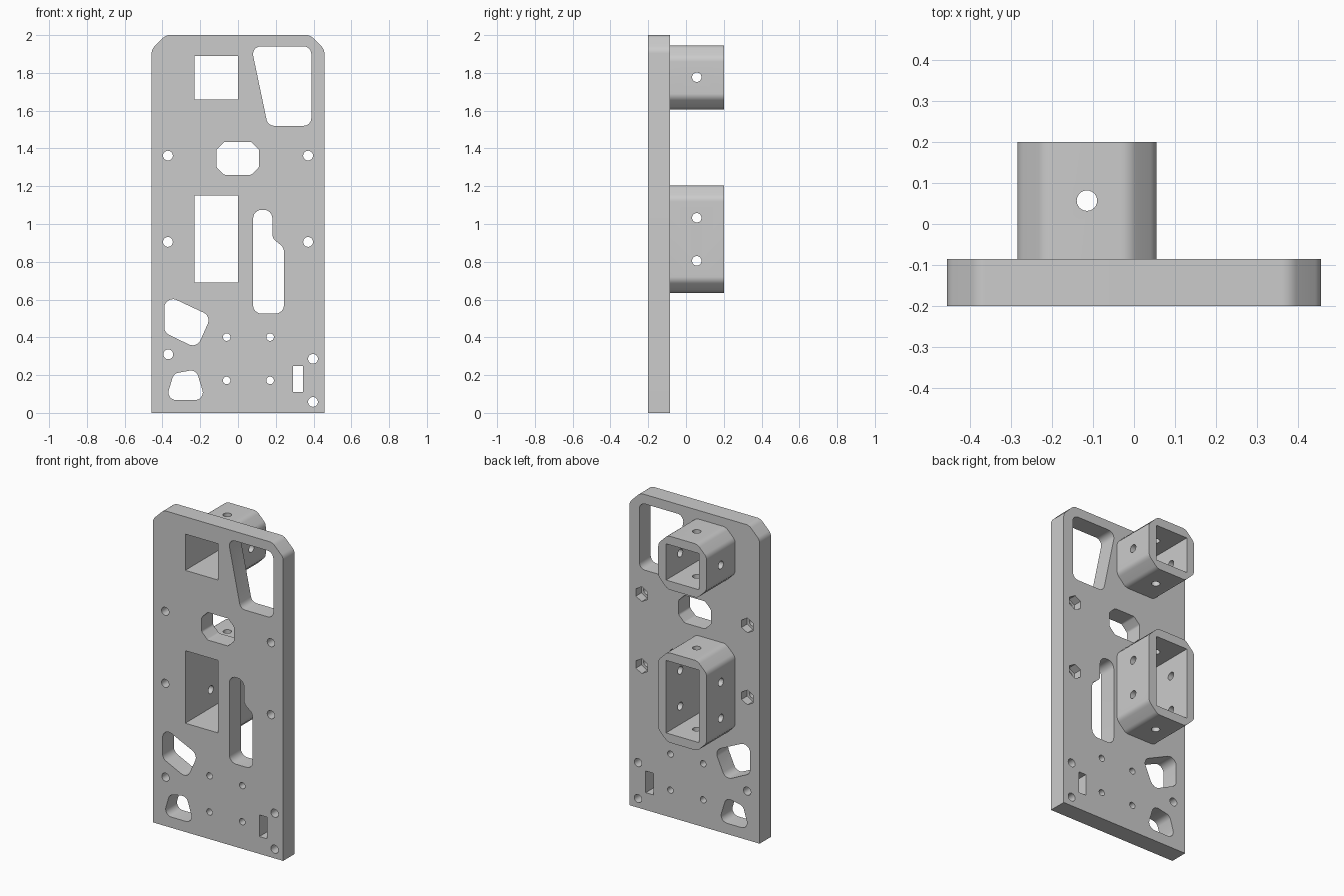
import bpy, bmesh, math
from mathutils import Vector, Matrix

if "Cube" in bpy.data.objects:
    bpy.data.objects.remove(bpy.data.objects["Cube"], do_unlink=True)

grey = bpy.data.materials.new("plain grey")
grey.use_nodes = True
grey.diffuse_color = (0.6, 0.6, 0.6, 1)
grey.node_tree.nodes["Principled BSDF"].inputs["Base Color"].default_value = (0.6, 0.6, 0.6, 1)

FRONT, JOINT, BACK = -0.2, -0.086, 0.2


def fillet(points, radius, steps=6):
    """Round every corner of a polygon with an arc."""
    pts = [Vector(p) for p in points]
    out = []
    for i, p in enumerate(pts):
        a, b = (pts[i - 1] - p).normalized(), (pts[(i + 1) % len(pts)] - p).normalized()
        half = a.angle(b) / 2
        centre = p + (a + b).normalized() * radius / math.sin(half)
        reach = radius / math.tan(half)
        start, end = p + a * reach - centre, p + b * reach - centre
        sweep = math.atan2(start.x * end.y - start.y * end.x, start.dot(end))
        for k in range(steps + 1):
            out.append(centre + Matrix.Rotation(sweep * k / steps, 2) @ start)
    return out


def ngon(x, z, radius, sides=24, turn=0.0):
    return [(x + radius * math.cos(turn + math.tau * k / sides),
             z + radius * math.sin(turn + math.tau * k / sides)) for k in range(sides)]


def box(x0, x1, z0, z1, c=0.0):
    """Rectangle outline, with chamfered corners if c is given."""
    if not c:
        return [(x0, z0), (x1, z0), (x1, z1), (x0, z1)]
    return [(x0 + c, z0), (x1 - c, z0), (x1, z0 + c), (x1, z1 - c),
            (x1 - c, z1), (x0 + c, z1), (x0, z1 - c), (x0, z0 + c)]


def prism(name, outlines, low, high, axis="Y"):
    """Extrude outlines along an axis; several outlines give one mesh."""
    place = {"Y": lambda u, v, d: (u, d, v),
             "X": lambda u, v, d: (d, u, v),
             "Z": lambda u, v, d: (u, v, d)}[axis]
    bm = bmesh.new()
    for outline in outlines:
        face = bm.faces.new([bm.verts.new(place(u, v, low)) for u, v in outline])
        geom = bmesh.ops.extrude_face_region(bm, geom=[face])["geom"]
        bmesh.ops.translate(bm, vec=place(0, 0, high - low),
                            verts=[g for g in geom if isinstance(g, bmesh.types.BMVert)])
        if not face.is_valid or len(face.link_loops if hasattr(face, "link_loops") else face.loops) == 0:
            continue
    # Close any end left open by the extrusion
    rims = [e for e in bm.edges if e.is_boundary]
    if rims:
        bmesh.ops.holes_fill(bm, edges=rims)
    bmesh.ops.recalc_face_normals(bm, faces=bm.faces)
    mesh = bpy.data.meshes.new(name)
    bm.to_mesh(mesh)
    bm.free()
    mesh.materials.append(grey)
    obj = bpy.data.objects.new(name, mesh)
    bpy.context.collection.objects.link(obj)
    return obj


def activate(obj):
    bpy.ops.object.select_all(action="DESELECT")
    obj.select_set(True)
    bpy.context.view_layer.objects.active = obj


def cut(obj, outlines, low, high, axis="Y"):
    cutter = prism("cutter", outlines, low, high, axis)
    mod = obj.modifiers.new("cut", "BOOLEAN")
    mod.operation, mod.solver, mod.object = "DIFFERENCE", "EXACT", cutter
    activate(obj)
    bpy.ops.object.modifier_apply(modifier=mod.name)
    bpy.data.objects.remove(cutter, do_unlink=True)


def finish(obj):
    activate(obj)
    bpy.ops.object.shade_smooth_by_angle(angle=math.radians(30))


# Plate with clipped top corners
W, C = 0.457, 0.075
top = fillet([(W, 2 - C), (W - C, 2), (C - W, 2), (-W, 2 - C)], 0.04)
# Only the upper corners are rounded; the lower ones stay square
corners = [(-W, 0), (W, 0), (W, 2 - C), (W - C, 2), (C - W, 2), (-W, 2 - C)]
rounded = fillet(corners, 0.05)
plate = prism("plate", [corners[:2] + rounded[14:]], FRONT, JOINT)

# Windows through the plate
bores = [(1.66, 1.89), (0.69, 1.15)]
windows = [box(-0.23, 0, z0, z1) for z0, z1 in bores]
windows += [
    fillet([(0.07, 1.94), (0.388, 1.94), (0.388, 1.52), (0.158, 1.52)], 0.04),
    fillet(box(-0.115, 0.112, 1.26, 1.435, 0.042), 0.02),
    fillet([(0.08, 0.525), (0.243, 0.525), (0.243, 0.875), (0.182, 0.925),
            (0.182, 1.075), (0.08, 1.075)], 0.045),
    fillet([(-0.39, 0.628), (-0.142, 0.512), (-0.218, 0.342), (-0.39, 0.425)], 0.045),
    fillet([(-0.382, 0.068), (-0.172, 0.068), (-0.222, 0.23), (-0.34, 0.208)], 0.04),
    box(0.29, 0.343, 0.11, 0.247),
]

# Screw holes
bolts = [(s * 0.371, z) for s in (-1, 1) for z in (1.362, 0.905)]
large = bolts + [(-0.369, 0.31), (0.397, 0.286), (0.397, 0.058)]
small = [(x, z) for x in (-0.06, 0.17) for z in (0.172, 0.401)]
windows += [ngon(x, z, 0.026) for x, z in large]
windows += [ngon(x, z, 0.02) for x, z in small]
cut(plate, windows, FRONT - 0.1, JOINT + 0.1)

# Hexagonal nut pockets on the back
cut(plate, [ngon(x, z, 0.047, 6, math.pi / 6) for x, z in bolts], JOINT - 0.055, JOINT + 0.1)
finish(plate)

# Square-bored sockets on the back, with cross holes
for name, (z0, z1), pins in (("upper_socket", bores[0], [1.777]),
                             ("lower_socket", bores[1], [1.033, 0.805])):
    wall = 0.055
    outer = fillet(box(-0.23 - wall, wall, z0 - wall, z1 + wall, 0.065), 0.05)
    socket = prism(name, [outer], JOINT, BACK)
    cut(socket, [box(-0.23, 0, z0, z1)], JOINT - 0.1, BACK + 0.1)
    cut(socket, [ngon(0.057, z, 0.025) for z in pins], -0.5, 0.3, "X")
    cut(socket, [ngon(-0.115, 0.057, 0.025)], z0 - 0.2, z1 + 0.2, "Z")
    finish(socket)
